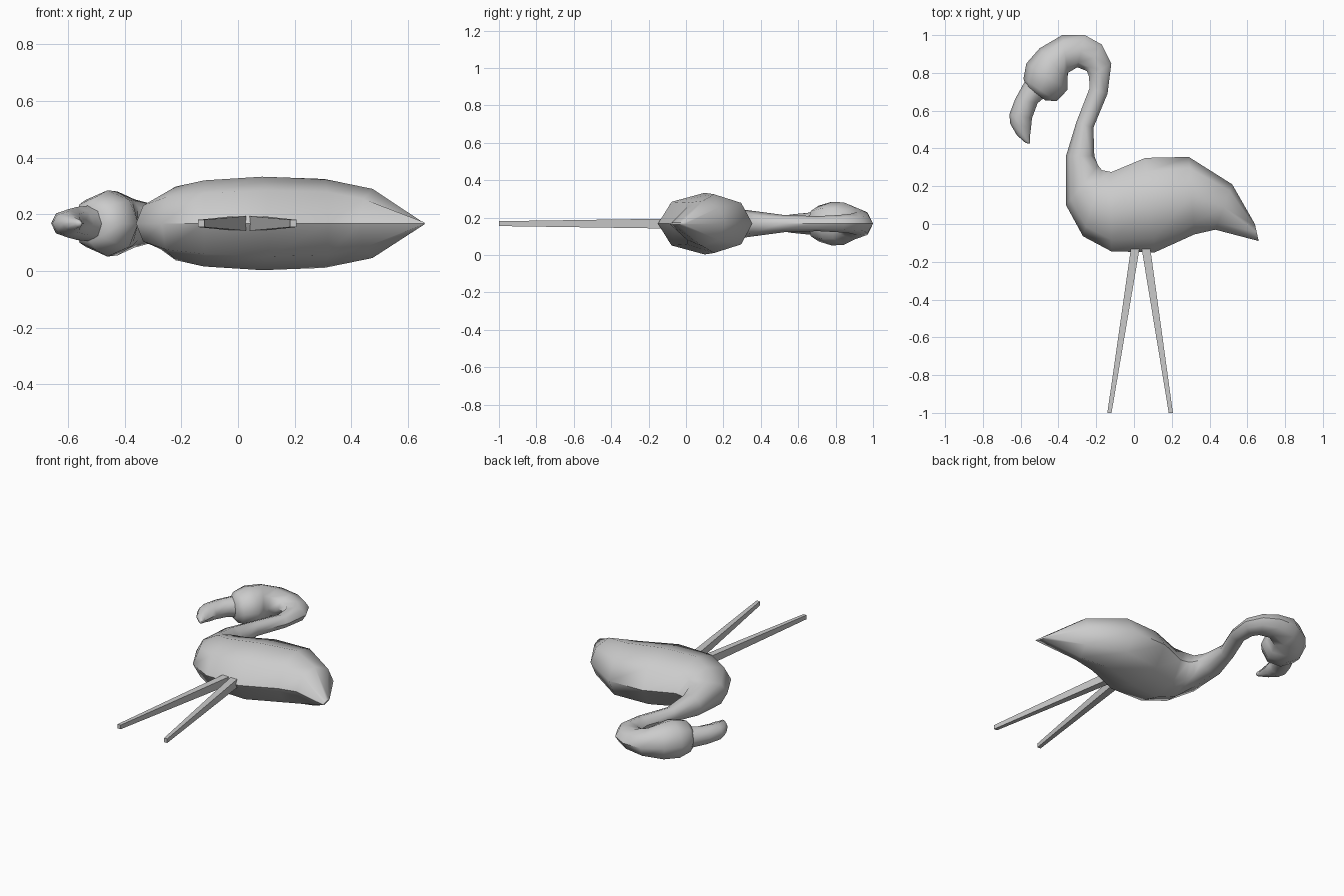
import bpy, bmesh, math
from mathutils import Vector

ZC = 0.168  # height of the mid plane of the flat-lying bird


def loft(name, sections, sides=8, smooth=50, phase=0.0):
    """Skin rings; each section is (x1, y1, x2, y2, half depth in z)."""
    bm = bmesh.new()
    rings = []
    for x1, y1, x2, y2, hz in sections:
        a, b = Vector((x1, y1, ZC)), Vector((x2, y2, ZC))
        mid, half = (a + b) / 2, (a - b) / 2
        s = 1 / math.cos(phase)
        ring = []
        for i in range(sides):
            t = 2 * math.pi * i / sides + phase
            p = mid + half * math.cos(t) * s
            p.z += hz * math.sin(t) / (math.cos(phase) if phase else 1)
            ring.append(bm.verts.new(p))
        rings.append(ring)
    for r, q in zip(rings, rings[1:]):
        for i in range(sides):
            j = (i + 1) % sides
            bm.faces.new((r[i], r[j], q[j], q[i]))
    bm.faces.new(rings[0])
    bm.faces.new(rings[-1][::-1])
    bmesh.ops.recalc_face_normals(bm, faces=bm.faces)
    mesh = bpy.data.meshes.new(name)
    bm.to_mesh(mesh)
    bm.free()
    ob = bpy.data.objects.new(name, mesh)
    bpy.context.collection.objects.link(ob)
    if smooth:
        bpy.ops.object.select_all(action='DESELECT')
        ob.select_set(True)
        bpy.context.view_layer.objects.active = ob
        bpy.ops.object.shade_smooth_by_angle(angle=math.radians(smooth))
    return ob


# Body from tail to chest, flowing into neck and head
loft("body_neck_head", [
    (0.64, 0.00, 0.66, -0.09, 0.006),
    (0.52, 0.21, 0.43, -0.03, 0.122),
    (0.29, 0.355, 0.32, -0.055, 0.157),
    (0.06, 0.35, 0.11, -0.15, 0.165),
    (-0.12, 0.275, -0.12, -0.145, 0.152),
    (-0.17, 0.285, -0.27, -0.065, 0.130),
    (-0.19, 0.31, -0.36, 0.10, 0.090),
    (-0.21, 0.36, -0.36, 0.36, 0.068),
    (-0.215, 0.51, -0.305, 0.54, 0.046),
    (-0.14, 0.69, -0.235, 0.72, 0.040),
    (-0.12, 0.85, -0.238, 0.78, 0.046),
    (-0.17, 0.95, -0.25, 0.81, 0.052),
    (-0.26, 1.00, -0.30, 0.83, 0.062),
    (-0.38, 1.00, -0.35, 0.80, 0.085),
    (-0.50, 0.93, -0.352, 0.76, 0.113),
    (-0.57, 0.85, -0.352, 0.71, 0.117),
    (-0.585, 0.77, -0.41, 0.65, 0.096),
    (-0.575, 0.735, -0.47, 0.655, 0.065),
])

# Hooked beak
loft("beak", [
    (-0.575, 0.76, -0.45, 0.69, 0.065),
    (-0.63, 0.66, -0.51, 0.64, 0.058),
    (-0.66, 0.58, -0.54, 0.56, 0.050),
    (-0.655, 0.53, -0.545, 0.51, 0.042),
    (-0.62, 0.47, -0.55, 0.47, 0.026),
    (-0.575, 0.43, -0.55, 0.44, 0.014),
    (-0.56, 0.425, -0.55, 0.428, 0.006),
])

# Tapered square legs
for side, top, foot in (("left", 0.008, -0.13), ("right", 0.062, 0.195)):
    loft(side + "_leg", [
        (top - 0.023, -0.12, top + 0.023, -0.12, 0.026),
        (foot - 0.011, -1.0, foot + 0.011, -1.0, 0.013),
    ], sides=4, smooth=0, phase=math.pi / 4)
